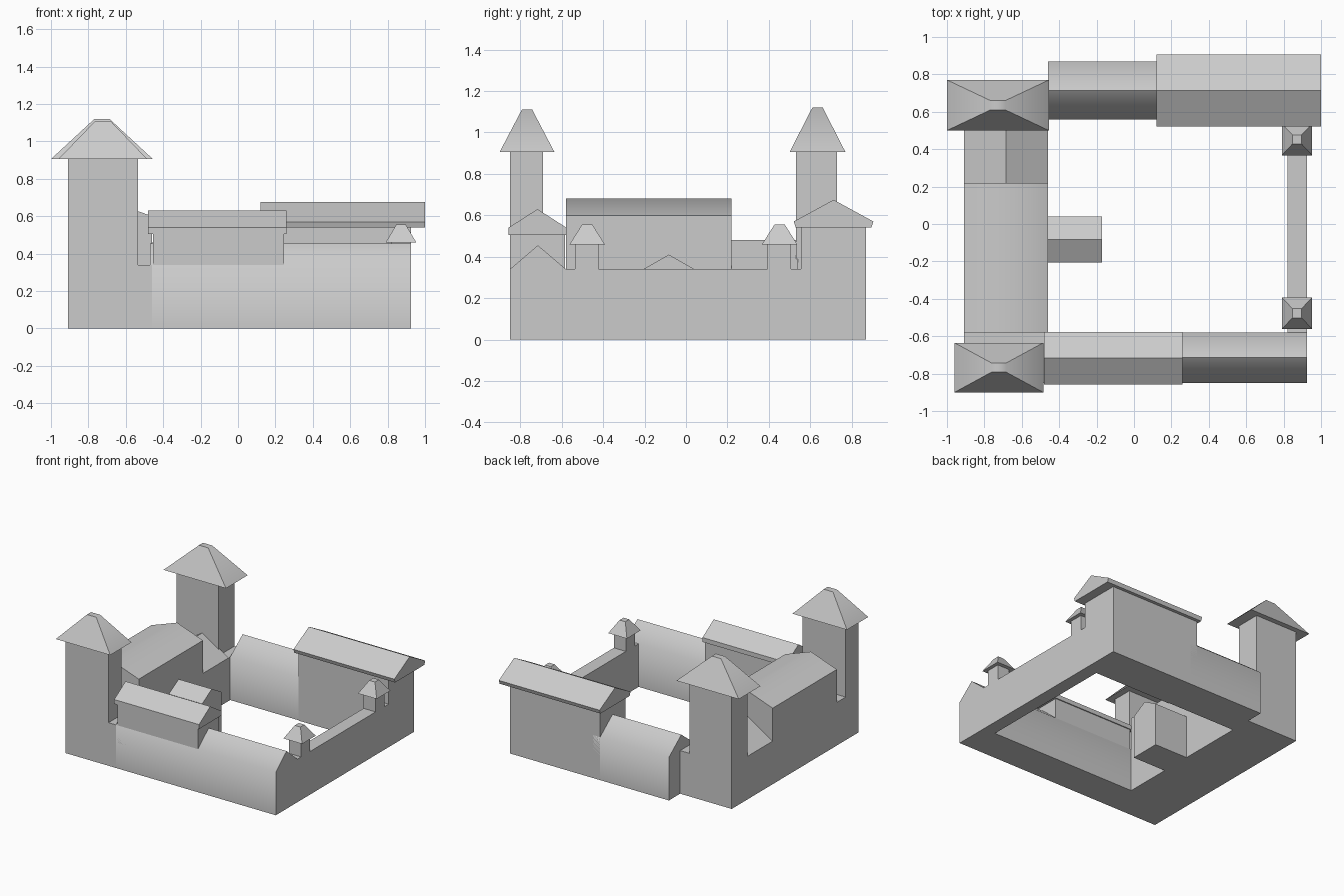
import bpy, bmesh, math

if "Cube" in bpy.data.objects:
    bpy.data.objects.remove(bpy.data.objects["Cube"])


def finish(name, bm):
    bmesh.ops.recalc_face_normals(bm, faces=bm.faces)
    mesh = bpy.data.meshes.new(name)
    bm.to_mesh(mesh)
    bm.free()
    obj = bpy.data.objects.new(name, mesh)
    bpy.context.collection.objects.link(obj)
    bpy.ops.object.select_all(action='DESELECT')
    obj.select_set(True)
    bpy.context.view_layer.objects.active = obj
    bpy.ops.object.shade_smooth_by_angle(angle=math.radians(55))
    return obj


def prism(name, profile, a, b, axis):
    """Extrude a (side, z) profile from a to b along x or y."""
    bm = bmesh.new()
    place = (lambda u, z: (a, u, z)) if axis == 'x' else (lambda u, z: (u, a, z))
    face = bm.faces.new([bm.verts.new(place(u, z)) for u, z in profile])
    out = bmesh.ops.extrude_face_region(bm, geom=[face])
    move = (b - a, 0, 0) if axis == 'x' else (0, b - a, 0)
    bmesh.ops.translate(bm, vec=move,
                        verts=[v for v in out['geom'] if isinstance(v, bmesh.types.BMVert)])
    return finish(name, bm)


def block(name, x0, x1, y0, y1, z0, z1):
    return prism(name, [(y0, z0), (y1, z0), (y1, z1), (y0, z1)], x0, x1, 'x')


def gabled(name, lo, hi, a, b, axis, eave, ridge, base=0.0):
    mid = (lo + hi) / 2
    return prism(name, [(lo, base), (hi, base), (hi, eave), (mid, ridge), (lo, eave)], a, b, axis)


def pyramid_roof(name, x0, x1, y0, y1, z0, z1, top_x, top_y):
    """Four-sided roof with a small flat top."""
    cx, cy = (x0 + x1) / 2, (y0 + y1) / 2
    bm = bmesh.new()
    rings = []
    for hx, hy, z in (((x1 - x0) / 2, (y1 - y0) / 2, z0), (top_x, top_y, z1)):
        rings.append([bm.verts.new((cx + sx * hx, cy + sy * hy, z))
                      for sx, sy in ((-1, -1), (1, -1), (1, 1), (-1, 1))])
    low, top = rings
    bm.faces.new(low)
    bm.faces.new(top)
    for i in range(4):
        j = (i + 1) % 4
        bm.faces.new((low[i], low[j], top[j], top[i]))
    return finish(name, bm)


# west range: base, tall hall, lower link and entrance
block("west_base", -0.91, -0.46, -0.85, 0.73, 0, 0.34)
gabled("great_hall", -0.91, -0.46, -0.58, 0.22, 'y', 0.60, 0.68)
gabled("hall_link", -0.91, -0.46, 0.22, 0.54, 'y', 0.34, 0.48)
gabled("entrance_porch", -0.205, 0.04, -0.47, -0.17, 'x', 0.34, 0.41)

# corner towers
block("front_tower", -0.91, -0.535, -0.85, -0.69, 0, 0.91)
pyramid_roof("front_tower_roof", -0.96, -0.485, -0.90, -0.635, 0.905, 1.11, 0.04, 0.025)
block("back_tower", -0.91, -0.54, 0.53, 0.73, 0, 0.91)
pyramid_roof("back_tower_roof", -1.0, -0.455, 0.50, 0.77, 0.905, 1.12, 0.04, 0.025)

# front wing with raised, roofed section
gabled("front_wing", -0.85, -0.58, -0.47, 0.925, 'x', 0.34, 0.455)
gabled("front_wing_upper", -0.85, -0.585, -0.455, 0.245, 'x', 0.515, 0.60, base=0.2)
gabled("front_wing_roof", -0.857, -0.577, -0.48, 0.26, 'x', 0.54, 0.63, base=0.505)

# back wing with raised, roofed section
gabled("back_wing", 0.56, 0.87, -0.46, 0.2, 'x', 0.34, 0.46)
gabled("back_wing_upper", 0.555, 0.87, 0.14, 0.925, 'x', 0.55, 0.63)
prism("back_wing_roof", [(0.53, 0.54), (0.895, 0.54), (0.905, 0.57),
                         (0.7125, 0.675), (0.52, 0.57)], 0.12, 1.0, 'x')

# east curtain wall and its two turrets
block("gate_wall", 0.82, 0.925, -0.62, 0.60, 0, 0.34)
for side, cy in (("front", -0.477), ("back", 0.452)):
    block(side + "_turret", 0.82, 0.925, cy - 0.058, cy + 0.055, 0, 0.47)
    pyramid_roof(side + "_turret_roof", 0.79, 0.953, cy - 0.085, cy + 0.085,
                 0.46, 0.555, 0.025, 0.025)
